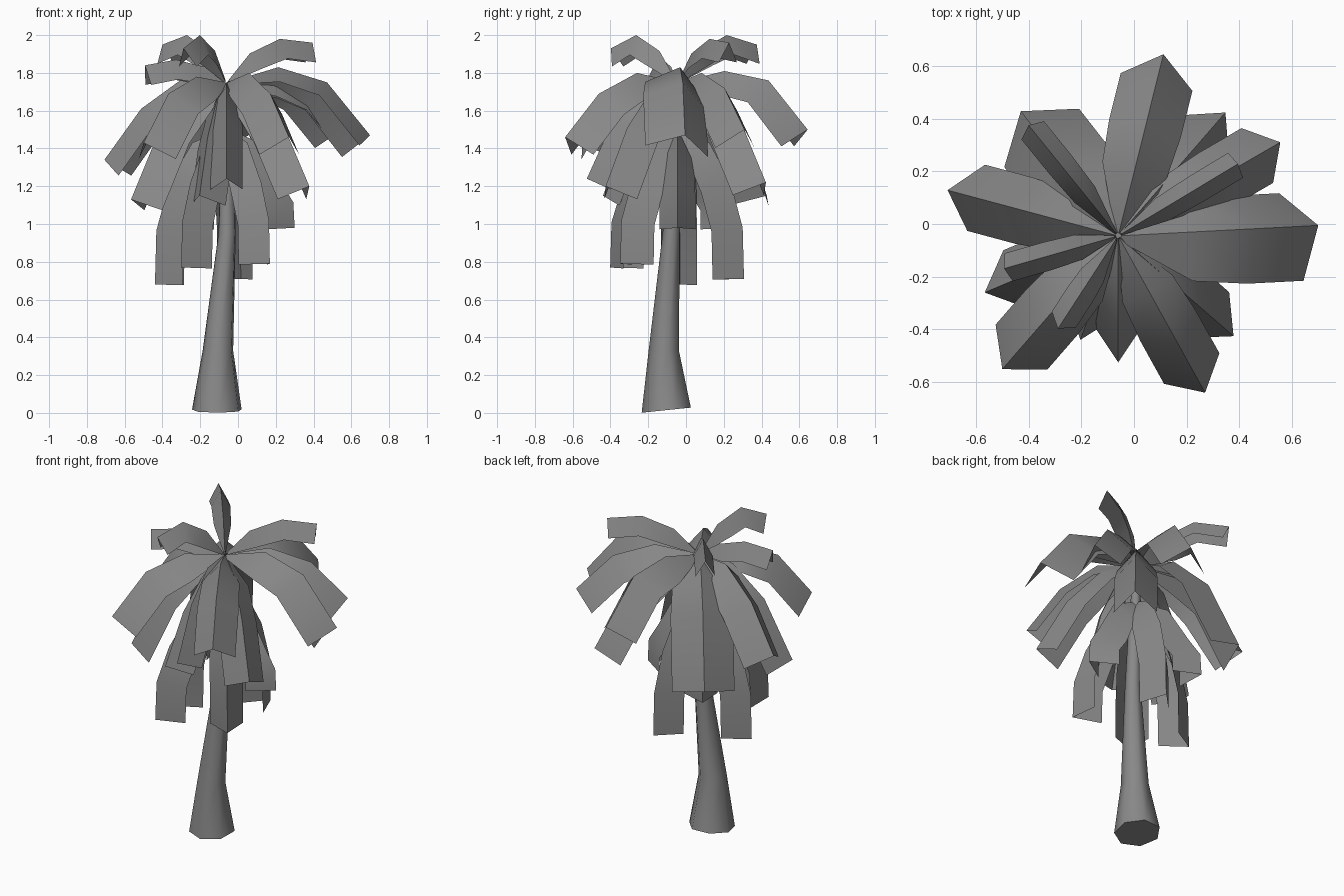
import bpy, bmesh
from math import sin, cos, radians, pi
from mathutils import Vector, Matrix

if "Cube" in bpy.data.objects:
    bpy.data.objects.remove(bpy.data.objects["Cube"])

CROWN = Vector((-0.06, -0.045, 0))
GREY = bpy.data.materials.new("dark_grey")
GREY.diffuse_color = (0.25, 0.25, 0.25, 1)
GREY.use_nodes = True
GREY.node_tree.nodes["Principled BSDF"].inputs["Base Color"].default_value = GREY.diffuse_color


def make(name, bm, angle):
    me = bpy.data.meshes.new(name)
    bm.to_mesh(me)
    bm.free()
    me.materials.append(GREY)
    ob = bpy.data.objects.new(name, me)
    bpy.context.collection.objects.link(ob)
    bpy.context.view_layer.objects.active = ob
    ob.select_set(True)
    bpy.ops.object.shade_smooth_by_angle(angle=radians(angle))
    ob.select_set(False)
    return ob


def frond(name, az, profile, half_w, drop, roll=0):
    """Folded leaf: a ridge following (radius, height) points, with two drooping sides."""
    a = radians(az)
    out = Vector((cos(a), sin(a), 0))
    side = Vector((-sin(a), cos(a), 0))
    pts = [CROWN + out * r + Vector((0, 0, z)) for r, z in profile]
    widths = [0.12] + [0.9] + [1.0] * (len(pts) - 2)
    bm = bmesh.new()
    rows = []
    for i, p in enumerate(pts):
        t = (pts[min(i + 1, len(pts) - 1)] - pts[max(i - 1, 0)]).normalized()
        down = t.cross(side).normalized()
        if down.dot(Vector((0, 0, -1)) - out * 0.6) < 0:
            down.negate()
        rot = Matrix.Rotation(radians(roll), 3, t)
        w = widths[i]
        offs = [side * half_w * w + down * drop * w, Vector(),
                side * -half_w * w + down * drop * w]
        rows.append([bm.verts.new(p + rot @ o) for o in offs])
    for r0, r1 in zip(rows, rows[1:]):
        for j in range(2):
            bm.faces.new((r0[j], r0[j + 1], r1[j + 1], r1[j]))
    return make(name, bm, 40)


# Trunk: leaning, tapering seven-sided tube with a slightly slanted foot
bm = bmesh.new()
rings = []
for x, y, z, r in [(-0.11, -0.10, 0.015, 0.135), (-0.105, -0.115, 0.33, 0.083),
                   (-0.057, -0.077, 0.95, 0.047), (-0.055, -0.055, 1.40, 0.036),
                   (-0.06, -0.045, 1.72, 0.02)]:
    ring = []
    for k in range(7):
        a = 2 * pi * k / 7 + 0.3
        slant = 0.014 * sin(a) if z < 0.1 else 0
        ring.append(bm.verts.new((x + r * cos(a), y + r * sin(a), z + slant)))
    rings.append(ring)
for r0, r1 in zip(rings, rings[1:]):
    for k in range(7):
        bm.faces.new((r0[k], r0[(k + 1) % 7], r1[(k + 1) % 7], r1[k]))
bm.faces.new(rings[0][::-1])
bm.faces.new(rings[-1])
make("trunk", bm, 60)

# Young upright fronds: azimuth, reach, peak height, end height
for i, (az, reach, peak, end) in enumerate([
        (31, 0.53, 1.98, 1.96), (129, 0.54, 2.0, 1.95),
        (196, 0.45, 1.87, 1.84), (237, 0.42, 2.0, 1.93)]):
    frond(f"young_frond_{i + 1}", az,
          [(0.01, 1.76), (reach * 0.27, 1.76 + (peak - 1.76) * 0.65),
           (reach * 0.62, peak), (reach, end)], 0.055, 0.105)

# Main spreading fronds: azimuth, reach, shoulder, bend and end heights, half width, roll
for i, (az, reach, z1, z2, z3, hw, roll) in enumerate([
        (3, 0.76, 1.83, 1.75, 1.47, 0.175, -16),
        (30, 0.71, 1.80, 1.72, 1.50, 0.12, 0),
        (49, 0.62, 1.73, 1.56, 1.22, 0.125, 0),
        (76, 0.71, 1.81, 1.76, 1.50, 0.14, 0),
        (128, 0.60, 1.75, 1.57, 1.15, 0.18, 0),
        (165, 0.67, 1.77, 1.61, 1.34, 0.13, 0),
        (203, 0.55, 1.71, 1.50, 1.13, 0.12, 0),
        (229, 0.67, 1.78, 1.69, 1.43, 0.13, 0),
        (250, 0.42, 1.66, 1.46, 1.15, 0.10, 0),
        (270, 0.48, 1.73, 1.56, 1.24, 0.085, 0),
        (299, 0.68, 1.80, 1.69, 1.46, 0.12, 0),
        (319, 0.58, 1.71, 1.51, 1.20, 0.115, 0)]):
    frond(f"main_frond_{i + 1}", az,
          [(0.01, 1.75), (reach * 0.36, z1), (reach * 0.70, z2), (reach, z3)],
          hw, 0.14, roll)

# Old hanging fronds: azimuth, reach, end height
for i, (az, reach, end) in enumerate([
        (0, 0.36, 0.98), (78, 0.36, 0.71), (128, 0.38, 0.98),
        (178, 0.38, 0.68), (236, 0.43, 0.77), (307, 0.38, 0.79)]):
    frond(f"hanging_frond_{i + 1}", az,
          [(0.02, 1.50), (reach * 0.48, 1.43), (reach * 0.80, 1.22),
           (reach * 0.98, 0.5 * (end + 1.25)), (reach, end)], 0.095, 0.15)
